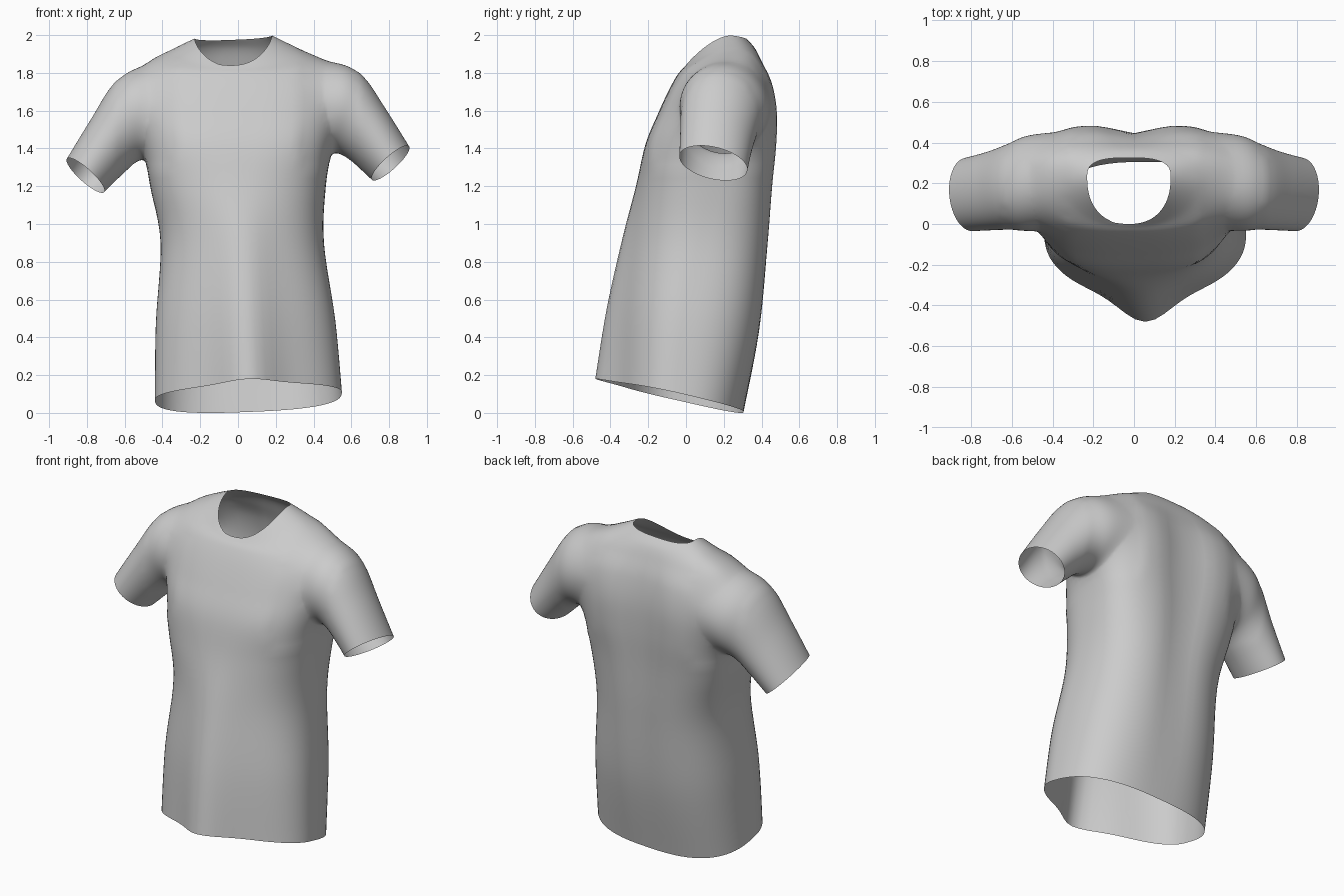
import bpy, bmesh, math
from mathutils import Vector

if "Cube" in bpy.data.objects:
    bpy.data.objects.remove(bpy.data.objects["Cube"])

SEGMENTS = 72
STEPS = 6

fabric = bpy.data.materials.new("light grey fabric")
fabric.use_nodes = True
fabric.diffuse_color = (0.6, 0.6, 0.6, 1)
fabric.node_tree.nodes["Principled BSDF"].inputs["Base Color"].default_value = fabric.diffuse_color


def spline(rows):
    """Catmull-Rom interpolation of equally long parameter rows."""
    out = []
    for i in range(len(rows) - 1):
        quad = [rows[max(i - 1, 0)], rows[i], rows[i + 1], rows[min(i + 2, len(rows) - 1)]]
        for k in range(STEPS):
            t = k / STEPS
            out.append([b + t / 2 * (c - a + t * (2*a - 5*b + 4*c - d + t * (3*b - a - 3*c + d)))
                        for a, b, c, d in zip(*quad)])
    out.append(list(rows[-1]))
    return out


def power(v, p):
    return math.copysign(abs(v) ** p, v)


def torso_ring(row):
    xl, xr, yf, ys, yb, zf, zs, zb, n, ridge, groove, slant = row
    bend = 1.6 if zs > zf else 1
    ring = []
    for i in range(SEGMENTS):
        a = 2 * math.pi * i / SEGMENTS
        front = math.sin(a) < 0
        m = n if front else n + 0.6
        u = power(math.cos(a), 2 / m)
        v = abs(math.sin(a)) ** (2 / m)
        if front:
            y = ys + (yf + ridge - ys) * v - ridge * v * math.exp(-(u / 0.33) ** 2)
            z = zs + (zf - zs) * abs((y - ys) / (yf - ys)) ** bend
        else:
            y = ys + (yb - ys) * v - groove * math.exp(-(u / 0.25) ** 2)
            z = zs + (zb - zs) * v ** bend
        ring.append(Vector(((xl + xr) / 2 + (xr - xl) / 2 * u, y, z + slant * u)))
    return ring


def sleeve_ring(row, side):
    xt, zt, xb, zb, yf, yb, twist, drop = row
    ring = []
    for i in range(SEGMENTS):
        a = 2 * math.pi * i / SEGMENTS
        c, s = math.cos(a + twist), math.sin(a)
        x = (xt + xb) / 2 + (xt - xb) / 2 * c + 0.14 * twist * s
        z = (zt + zb) / 2 + (zt - zb) / 2 * c - (drop if side < 0 else 0)
        ring.append(Vector((side * x, (yf + yb) / 2 + (yb - yf) / 2 * s, z)))
    return ring


def loft(name, rings):
    """Skin the rings and close both ends with fans; returns object and fan centres."""
    bm = bmesh.new()
    grid = [[bm.verts.new(p) for p in ring] for ring in rings]
    for low, high in zip(grid, grid[1:]):
        for i in range(SEGMENTS):
            j = (i + 1) % SEGMENTS
            bm.faces.new((low[i], low[j], high[j], high[i]))
    centres = []
    for ring in (grid[0], grid[-1]):
        hub = sum((v.co for v in ring), Vector()) / SEGMENTS
        centres.append(hub)
        tip = bm.verts.new(hub)
        for i in range(SEGMENTS):
            bm.faces.new((ring[i], ring[(i + 1) % SEGMENTS], tip))
    bmesh.ops.recalc_face_normals(bm, faces=bm.faces)
    mesh = bpy.data.meshes.new(name)
    bm.to_mesh(mesh)
    bm.free()
    mesh.materials.append(fabric)
    obj = bpy.data.objects.new(name, mesh)
    bpy.context.collection.objects.link(obj)
    return obj, centres


# Torso, hem to neckline: x left, x right, y front/side/back, z front/side/back,
# roundness, front ridge, back groove, sideways slant
torso_rows = [
    (-.44, .55, -.48, -.06, .305, .18, .09, .005, 2.1, .12, 0, .02),
    (-.435, .515, -.42, -.02, .395, .55, .48, .44, 2.1, .08, .01, .01),
    (-.41, .455, -.335, .06, .44, .93, .9, .88, 2.2, .04, .02, 0),
    (-.465, .465, -.265, .12, .465, 1.2, 1.2, 1.2, 2.5, .01, .03, 0),
    (-.5, .5, -.215, .15, .485, 1.42, 1.42, 1.42, 2.9, 0, .04, 0),
    (-.515, .515, -.15, .17, .488, 1.58, 1.59, 1.6, 2.9, 0, .045, 0),
    (-.53, .53, -.09, .19, .46, 1.71, 1.74, 1.75, 2.7, 0, .035, 0),
    (-.49, .48, -.045, .21, .405, 1.79, 1.86, 1.86, 2.4, 0, .01, 0),
    (-.34, .32, -.015, .23, .365, 1.825, 1.93, 1.93, 2.2, 0, 0, 0),
    (-.23, .18, .0, .23, .325, 1.84, 1.99, 1.975, 2.3, 0, 0, .008),
]
shirt, openings = loft("shirt", [torso_ring(r) for r in spline(torso_rows)])

# Sleeves, shoulder to cuff: top x/z, bottom x/z, y front/back, twist, right side drop
sleeve_rows = [
    (.34, 1.82, .36, 1.46, .02, .45, 0, .02),
    (.55, 1.86, .48, 1.38, -.04, .445, .05, .03),
    (.67, 1.775, .54, 1.37, -.03, .395, .12, .045),
    (.78, 1.62, .62, 1.31, -.03, .355, .24, .06),
    (.915, 1.415, .70, 1.23, -.035, .325, .38, .065),
]
for side, name in ((1, "left_sleeve"), (-1, "right_sleeve")):
    sleeve, ends = loft(name, [sleeve_ring(r, side) for r in spline(sleeve_rows)])
    openings.append(ends[1])
    union = shirt.modifiers.new(name, "BOOLEAN")
    union.operation = "UNION"
    union.solver = "EXACT"
    union.object = sleeve
    bpy.context.view_layer.objects.active = shirt
    bpy.ops.object.modifier_apply(modifier=union.name)
    bpy.data.objects.remove(sleeve)

# Open the hem, neck and cuffs, then soften the armhole seams
bm = bmesh.new()
bm.from_mesh(shirt.data)
hubs = [v for v in bm.verts if any((v.co - c).length < 1e-4 for c in openings)]
bmesh.ops.delete(bm, geom=hubs, context="VERTS")
bmesh.ops.triangulate(bm, faces=[f for f in bm.faces if len(f.verts) > 4])
bmesh.ops.remove_doubles(bm, verts=bm.verts, dist=0.004)
seam = [v for v in bm.verts if .33 < abs(v.co.x) < .64 and v.co.z > 1.3]
for _ in range(20):
    bmesh.ops.smooth_vert(bm, verts=seam, factor=0.5, use_axis_x=True, use_axis_y=True, use_axis_z=True)
bm.to_mesh(shirt.data)
bm.free()
shirt.data.shade_smooth()
